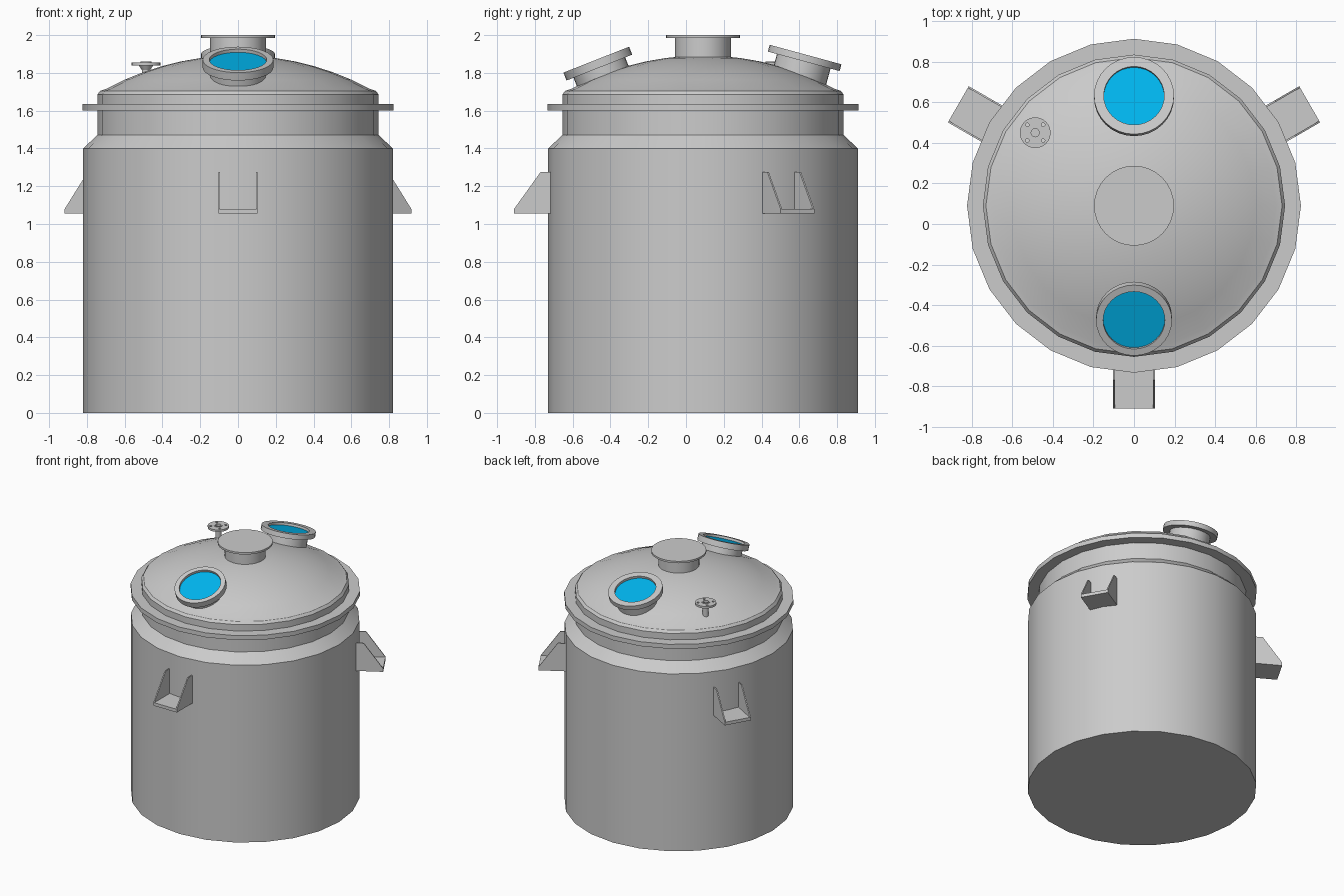
import bpy, bmesh
from math import sin, cos, pi, radians, sqrt
from mathutils import Matrix, Vector

if "Cube" in bpy.data.objects:
    bpy.data.objects.remove(bpy.data.objects["Cube"])

CY = 0.09  # vessel axis in y


def finish(name, bm, mat=None):
    bmesh.ops.recalc_face_normals(bm, faces=bm.faces)
    me = bpy.data.meshes.new(name)
    bm.to_mesh(me)
    bm.free()
    ob = bpy.data.objects.new(name, me)
    bpy.context.collection.objects.link(ob)
    if mat:
        me.materials.append(mat)
    bpy.ops.object.select_all(action='DESELECT')
    ob.select_set(True)
    bpy.context.view_layer.objects.active = ob
    bpy.ops.object.shade_smooth_by_angle(angle=radians(25))
    return ob


def lathe(name, profile, seg=32, loc=(0, CY, 0), tilt=0, mat=None):
    """Revolve an (r, z) profile about z; radius 0 becomes a pole."""
    bm = bmesh.new()
    rings = []
    for r, z in profile:
        if r == 0:
            rings.append([bm.verts.new((0, 0, z))] * seg)
        else:
            rings.append([bm.verts.new((r * cos(2 * pi * i / seg), r * sin(2 * pi * i / seg), z))
                          for i in range(seg)])
    for a, b in zip(rings, rings[1:]):
        for i in range(seg):
            j = (i + 1) % seg
            bm.faces.new(list(dict.fromkeys((a[i], a[j], b[j], b[i]))))
    ob = finish(name, bm, mat)
    ob.location = loc
    ob.rotation_euler.x = radians(tilt)
    return ob


def prism(bm, profile, u0, u1, matrix):
    """Extrude an (r, z) outline sideways from u0 to u1."""
    a = [bm.verts.new(matrix @ Vector((r, u0, z))) for r, z in profile]
    b = [bm.verts.new(matrix @ Vector((r, u1, z))) for r, z in profile]
    bm.faces.new(a)
    bm.faces.new(b[::-1])
    for i in range(len(a)):
        j = (i + 1) % len(a)
        bm.faces.new((a[i], a[j], b[j], b[i]))


glass = bpy.data.materials.new("blue_glass")
glass.diffuse_color = (0.0, 0.47, 0.87, 1)
glass.use_nodes = True
glass.node_tree.nodes["Principled BSDF"].inputs["Base Color"].default_value = glass.diffuse_color

# Vessel body, rim flange and domed lid
lathe("vessel_body", [(0, 0), (0.82, 0), (0.82, 1.40), (0.745, 1.47), (0.745, 1.61)], 24)
lathe("rim_flange", [(0.745, 1.60), (0.823, 1.60), (0.823, 1.635), (0.745, 1.635)], 24)
R = 1.47
dome = [(r, 1.892 - R + sqrt(R * R - r * r)) for r in (0.70, 0.6, 0.5, 0.4, 0.3, 0.2, 0.1, 0)]
lathe("domed_lid", [(0.745, 1.63), (0.745, 1.685), (0.73, 1.705)] + dome, 24)

# Central nozzle with blind flange
lathe("centre_nozzle", [(0.147, 1.86), (0.147, 1.985), (0.197, 1.985), (0.197, 2.0), (0, 2.0)])

# Two tilted sight ports with recessed glass
for name, loc, tilt, ro, ri, t in (("front", (0, -0.475, 1.87), 21.5, 0.187, 0.152, 0.045),
                                   ("rear", (0, 0.633, 1.897), -15.2, 0.197, 0.149, 0.037)):
    lathe(name + "_sight_port", [(0.147, -0.17), (0.147, -t), (ro, -t), (ro, 0), (ri, 0), (ri, -0.02)],
          32, loc, tilt)
    lathe(name + "_sight_glass", [(ri, -0.018), (0, -0.018)], 32, loc, tilt, glass)

# Small vent nozzle: neck, raised face and drilled flange
VENT = (-0.487, 0.45, 0)
lathe("vent_neck", [(0.022, 1.74), (0.022, 1.815), (0.037, 1.838), (0.037, 1.84)], 24, VENT)
lathe("vent_raised_face", [(0.03, 1.85), (0.03, 1.859), (0.02, 1.859), (0.02, 1.80), (0, 1.80)], 24, VENT)
cu = bpy.data.curves.new("vent_flange", 'CURVE')
cu.dimensions = '2D'
cu.fill_mode = 'BOTH'
cu.extrude = 0.008
holes = [(0.055 * cos(pi / 4 + k * pi / 2), 0.055 * sin(pi / 4 + k * pi / 2), 0.009) for k in range(4)]
for cx, cy, r in [(0, 0, 0.076), (0, 0, 0.02)] + holes:
    n = 24 if r > 0.01 else 12
    sp = cu.splines.new('POLY')
    sp.points.add(n - 1)
    sp.use_cyclic_u = True
    for i, p in enumerate(sp.points):
        p.co = (cx + r * cos(2 * pi * i / n), cy + r * sin(2 * pi * i / n), 0, 1)
flange = bpy.data.objects.new("vent_flange", cu)
flange.location = (VENT[0], VENT[1], 1.847)
bpy.context.collection.objects.link(flange)

# Three support brackets: base plate and two gussets each
for name, ang in (("front", -90), ("right", 30), ("left", 150)):
    bm = bmesh.new()
    m = Matrix.Translation((0, CY, 0)) @ Matrix.Rotation(radians(ang), 4, 'Z')
    prism(bm, [(0.79, 1.055), (1.0, 1.055), (1.0, 1.08), (0.79, 1.08)], -0.103, 0.103, m)
    gusset = [(0.805, 1.08), (1.0, 1.08), (0.86, 1.275), (0.805, 1.275)]
    for u in (-0.103, 0.094):
        prism(bm, gusset, u, u + 0.009, m)
    finish(name + "_support_bracket", bm)
